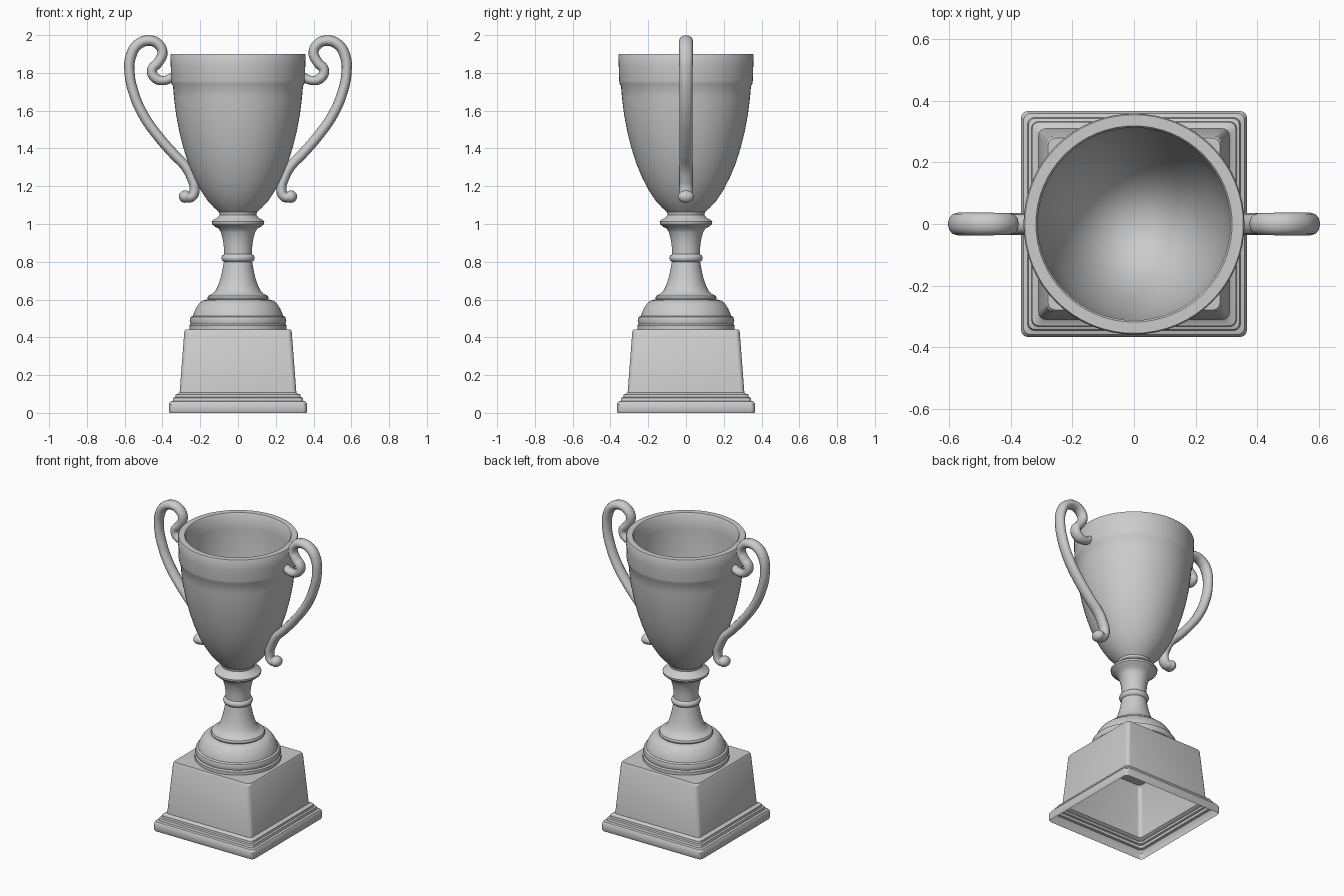
import bpy, bmesh, math

if "Cube" in bpy.data.objects:
    bpy.data.objects.remove(bpy.data.objects["Cube"])


def finish(bm, name, angle=40):
    bmesh.ops.recalc_face_normals(bm, faces=bm.faces)
    me = bpy.data.meshes.new(name)
    bm.to_mesh(me)
    bm.free()
    ob = bpy.data.objects.new(name, me)
    bpy.context.collection.objects.link(ob)
    shade(ob, angle)
    return ob


def shade(ob, angle):
    bpy.ops.object.select_all(action='DESELECT')
    ob.select_set(True)
    bpy.context.view_layer.objects.active = ob
    bpy.ops.object.shade_smooth_by_angle(angle=math.radians(angle))


def loft(name, rings, cap_start=False, cap_end=False, angle=40):
    """Skin a stack of closed rings with equal point counts."""
    bm = bmesh.new()
    loops = [[bm.verts.new(p) for p in ring] for ring in rings]
    n = len(loops[0])
    for a, b in zip(loops, loops[1:]):
        for i in range(n):
            j = (i + 1) % n
            bm.faces.new((a[i], a[j], b[j], b[i]))
    if cap_start:
        bm.faces.new(loops[0])
    if cap_end:
        bm.faces.new(loops[-1])
    return finish(bm, name, angle)


def circle(r, z, n=64):
    return [(r * math.cos(2 * math.pi * i / n), r * math.sin(2 * math.pi * i / n), z)
            for i in range(n)]


def rounded_square(h, z, r, n=5):
    pts = []
    for k, (sx, sy) in enumerate([(1, 1), (-1, 1), (-1, -1), (1, -1)]):
        for i in range(n):
            a = math.pi / 2 * (k + i / (n - 1))
            pts.append((sx * (h - r) + r * math.cos(a), sy * (h - r) + r * math.sin(a), z))
    return pts


# Square plinth: stepped foot and tapered block, open underneath
plinth = [(.362, 0), (.366, .01), (.366, .045), (.358, .06), (.345, .064), (.342, .08),
          (.332, .084), (.330, .097), (.316, .102), (.309, .108), (.284, .432), (.278, .442)]
loft("plinth", [rounded_square(h, z, .022) for h, z in plinth], cap_end=True, angle=30)

# Round stepped dome on the plinth
dome = [(.258, .44), (.258, .462), (.250, .470), (.256, .490), (.250, .508), (.238, .514),
        (.234, .530), (.222, .555), (.205, .580), (.188, .594), (.165, .600)]
loft("dome", [circle(r, z) for r, z in dome], cap_end=True)

# Turned stem with knop and collar
stem = [(.158, .598), (.162, .608), (.157, .620), (.135, .630), (.120, .645), (.105, .675),
        (.092, .715), (.082, .76), (.075, .80), (.085, .808), (.089, .82), (.085, .832),
        (.074, .84), (.074, .87), (.079, .91), (.090, .955), (.102, .975), (.125, .988),
        (.138, 1.0), (.139, 1.012), (.128, 1.024), (.108, 1.034), (.098, 1.048), (.102, 1.068)]
loft("stem", [circle(r, z) for r, z in stem])

# Cup: outer wall, band, lip and inside bowl in one turned profile
cup = [(.098, 1.06), (.125, 1.085), (.162, 1.125), (.198, 1.18), (.232, 1.245), (.263, 1.32),
       (.290, 1.405), (.311, 1.49), (.328, 1.58), (.339, 1.67), (.344, 1.73), (.351, 1.742),
       (.354, 1.76), (.356, 1.83), (.358, 1.893), (.354, 1.90), (.318, 1.90), (.312, 1.893),
       (.311, 1.80), (.307, 1.70), (.298, 1.60), (.282, 1.50), (.258, 1.40), (.225, 1.30),
       (.180, 1.21), (.120, 1.14), (.060, 1.108), (.015, 1.10)]
loft("cup", [circle(r, z) for r, z in cup], cap_end=True)

# Scrolled handle: x, z, thickness factor along the centre line
path = [(.335, 1.785, .85), (.39, 1.76, .9), (.438, 1.773, 1), (.455, 1.815, 1),
        (.423, 1.855, 1), (.400, 1.905, 1), (.418, 1.948, 1), (.468, 1.971, 1.05),
        (.53, 1.950, 1.05), (.567, 1.89, 1.05), (.574, 1.80, 1), (.554, 1.70, 1),
        (.503, 1.58, 1), (.423, 1.465, 1), (.34, 1.37, 1), (.278, 1.305, 1),
        (.245, 1.245, 1), (.230, 1.19, 1), (.243, 1.147, 1), (.275, 1.143, 1.15)]
cu = bpy.data.curves.new("handle_path", 'CURVE')
cu.dimensions = '3D'
cu.bevel_depth = .027
cu.bevel_resolution = 4
cu.resolution_u = 6
cu.use_fill_caps = True
sp = cu.splines.new('BEZIER')
sp.bezier_points.add(len(path) - 1)
for bp, (x, z, t) in zip(sp.bezier_points, path):
    bp.co = (x, 0, z)
    bp.radius = t
    bp.handle_left_type = bp.handle_right_type = 'AUTO'
tmp = bpy.data.objects.new("handle_path", cu)
bpy.context.collection.objects.link(tmp)
bpy.context.view_layer.update()
me = bpy.data.meshes.new_from_object(tmp.evaluated_get(bpy.context.evaluated_depsgraph_get()))
bpy.data.objects.remove(tmp)

bm = bmesh.new()
bm.from_mesh(me)
# Rounded bead at the lower tip
tip = bmesh.ops.create_uvsphere(bm, u_segments=16, v_segments=10, radius=.033)
bmesh.ops.translate(bm, verts=tip["verts"], vec=(.280, 0, 1.145))
# Handle is wider front to back than it is thick
bmesh.ops.scale(bm, verts=bm.verts, vec=(1, 1.3, 1))
handles = finish(bm, "handles", 60)
mirror = handles.modifiers.new("mirror", 'MIRROR')
mirror.use_axis = (True, False, False)
